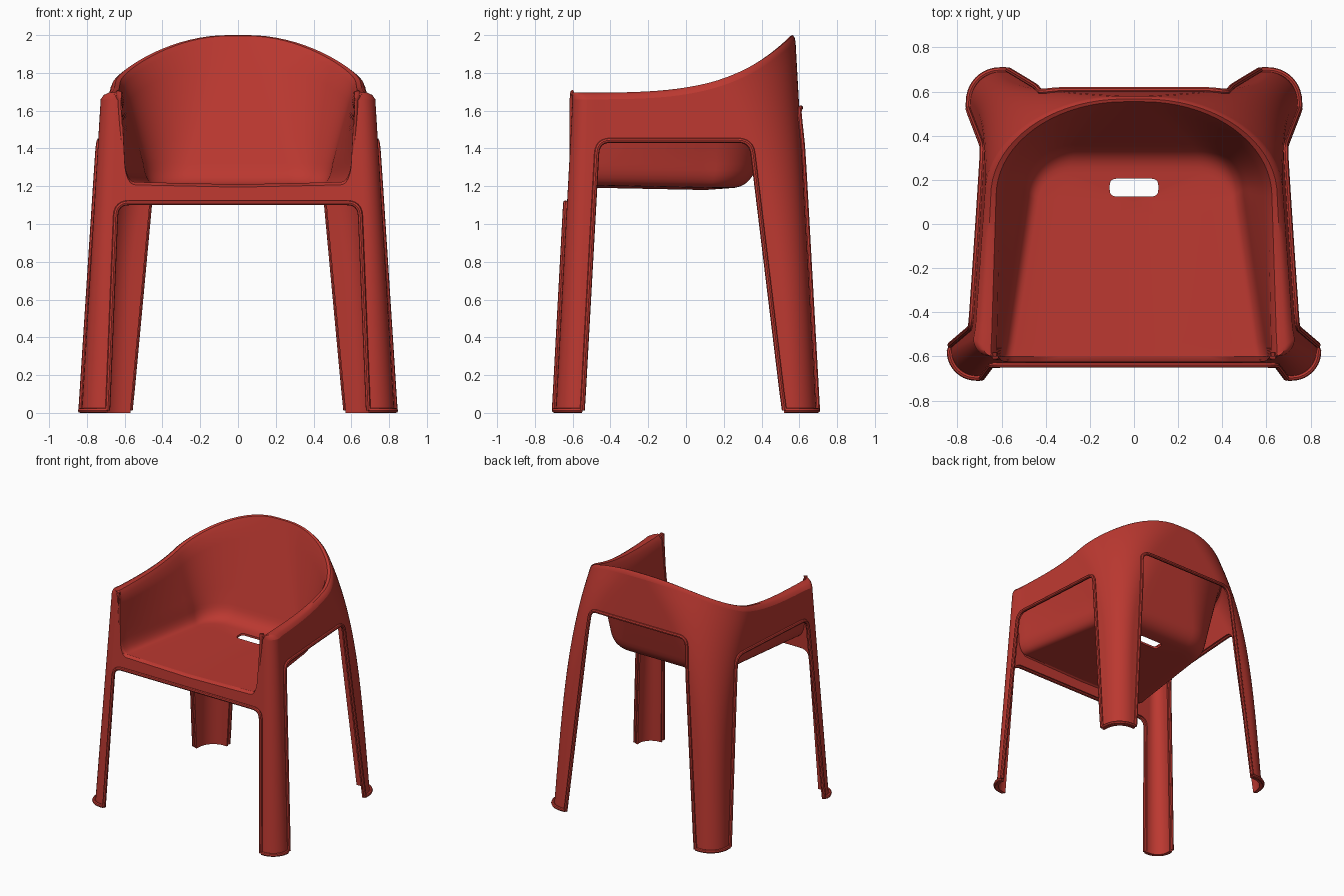
import bpy, bmesh, math
from mathutils import Vector
from mathutils.bvhtree import BVHTree

if "Cube" in bpy.data.objects:
    bpy.data.objects.remove(bpy.data.objects["Cube"])

red = bpy.data.materials.new("red_plastic")
red.use_nodes = True
red.diffuse_color = (0.5, 0.04, 0.03, 1)
red.node_tree.nodes["Principled BSDF"].inputs["Base Color"].default_value = red.diffuse_color

WALL = 0.016
ARM_Z = 1.66


def half_width(y, w, slope):
    return w - slope * (y + 0.5)


def section(part, s, yf, yb, w, slope, rf, rbx, rby):
    """Point on the right half of a rounded plan outline."""
    a = s * math.pi / 2
    if part == "front_corner":
        return Vector((half_width(yf, w, slope) - rf + rf * math.sin(a), yf + rf - rf * math.cos(a), 0))
    if part == "side":
        y = (yf + rf) * (1 - s) + (yb - rby) * s
        return Vector((half_width(y, w, slope), y, 0))
    cx = half_width(yb - rby, w, slope) - rbx
    if part == "back_corner":
        return Vector((cx + rbx * math.cos(a), yb - rby + rby * math.sin(a), 0))
    return Vector((cx * (1 - s), yb, 0))


def outer(t):
    """Skirt outline, from the feet (t = 0) to the rim (t = 1)."""
    q = t ** 4
    return (-0.69 + 0.09 * t, 0.69 - 0.11 * t, 0.815 - 0.095 * t, 0.07,
            0.12 - 0.04 * t, 0.14 + 0.48 * q, 0.14 + 0.31 * q)


INNER_RIM = (-0.6, 0.545, 0.62, 0.02, 0.005, 0.57, 0.42)
WALL_FOOT = (-0.6, 0.36, 0.59, 0.14, 0.005, 0.24, 0.22)
SEAT_EDGE = (-0.6, 0.23, 0.53, 0.16, 0.005, 0.14, 0.13)


def rim_z(y):
    return 1.695 + 0.305 * max(0, (y + 0.6) / 1.18) ** 3.6


def seat_z(y):
    return 1.21 - 0.02 * (y + 0.6)


columns = [("front_corner", i / 8) for i in range(9)]
columns += [("side", i / 12) for i in range(1, 13)]
columns += [("back_corner", i / 18) for i in range(1, 19)]
columns += [("back", i / 4) for i in range(1, 5)]


def bowl_column(part, s):
    """Profile over the rim, down the inside wall and across the seat."""
    o = section(part, s, *outer(1))
    i, e, f = (section(part, s, *p) for p in (INNER_RIM, WALL_FOOT, SEAT_EDGE))
    z = rim_z(o.y)
    pts = []
    for k, drop in ((0, 0.035), (0.15, 0.012), (0.4, 0), (0.75, 0.004), (1, 0.035)):
        p = o.lerp(i, k)
        p.z = z - drop
        pts.append(p)
    e.z, f.z = 1.32, seat_z(f.y) + 0.012
    knee = e.lerp(f, 0.2)
    knee.z = seat_z(f.y) + 0.012
    top = pts[-1].copy()
    pts += [top.lerp(e, k / 5) for k in range(1, 6)]
    pts += [e.lerp(knee, k / 7).lerp(knee.lerp(f, k / 7), k / 7) for k in range(1, 8)]
    y = min(f.y, 0.1)
    centre = Vector((0, y, seat_z(y)))
    return pts + [f.lerp(centre, k / 5) for k in range(1, 6)]


def front_y(z):
    return -0.69 + 0.09 * z / ARM_Z


# Bowl grid; its first column rolls over to meet the front of the skirt
bowl_grid = [bowl_column(*c) for c in columns]
front_edge = [p.copy() for p in bowl_grid[0]]
for p in front_edge[5:]:
    p.z -= 0.015
for p in front_edge:
    p.y = front_y(p.z)
bowl_grid.insert(0, front_edge)

# Skirt grid: front apron columns, then round the side to the back
ROWS = 28


def front_span(t):
    return section("front_corner", 0, *outer(t)).x


skirt_grid = []
for p in reversed(front_edge[1:]):
    col = []
    for r in range(ROWS + 1):
        z = p.z * r / ROWS
        x = p.x * front_span(z / ARM_Z) / front_span(p.z / ARM_Z)
        col.append(Vector((x, front_y(z), z)))
    skirt_grid.append(col)
for part, s in columns:
    top = rim_z(section(part, s, *outer(1)).y) - 0.035
    col = []
    for r in range(ROWS + 1):
        p = section(part, s, *outer(r / ROWS))
        p.z = top * r / ROWS
        col.append(p)
    skirt_grid.append(col)


def add_object(name, data):
    obj = bpy.data.objects.new(name, data)
    bpy.context.collection.objects.link(obj)
    return obj


def sheet(name, grid):
    bm = bmesh.new()
    vs = [[bm.verts.new(p) for p in col] for col in grid]
    for a, b in zip(vs, vs[1:]):
        for j in range(len(a) - 1):
            bm.faces.new((a[j], b[j], b[j + 1], a[j + 1]))
    bmesh.ops.remove_doubles(bm, verts=bm.verts, dist=0.0004)
    tree = BVHTree.FromBMesh(bm)
    me = bpy.data.meshes.new(name)
    bm.to_mesh(me)
    bm.free()
    obj = add_object(name, me)
    m = obj.modifiers.new("mirror", "MIRROR")
    m.merge_threshold = 0.001
    m = obj.modifiers.new("thickness", "SOLIDIFY")
    m.thickness, m.offset = WALL, -1
    return obj, tree


def finish(obj):
    """Bake modifiers or curve to a smooth red mesh."""
    name = obj.name
    dg = bpy.context.evaluated_depsgraph_get()
    me = bpy.data.meshes.new_from_object(obj.evaluated_get(dg))
    bpy.data.objects.remove(obj)
    new = add_object(name, me)
    me.name = name
    me.materials.clear()
    me.materials.append(red)
    bpy.ops.object.select_all(action="DESELECT")
    new.select_set(True)
    bpy.context.view_layer.objects.active = new
    bpy.ops.object.shade_smooth_by_angle(angle=math.radians(40))
    return new


def round_corner(a, b, c, r, n=6):
    p, q = b + (a - b).normalized() * r, b + (c - b).normalized() * r
    return [p.lerp(b, k / n).lerp(b.lerp(q, k / n), k / n) for k in range(n + 1)]


def arch(foot_a, foot_b, top_a, top_b, height, r=0.07):
    """Opening outline as (across, height), open at the floor."""
    a, b, c, d = (Vector(v) for v in ((foot_a, 0), (top_a, height), (top_b, height), (foot_b, 0)))
    return [a] + round_corner(a, b, c, r) + round_corner(b, c, d, r) + [d]


def prism(outline, place, near, far):
    bm = bmesh.new()
    ends = [[bm.verts.new(place(p.x, p.y, d)) for p in outline] for d in (near, far)]
    bm.faces.new(ends[0])
    bm.faces.new(ends[1])
    n = len(outline)
    for i in range(n):
        j = (i + 1) % n
        bm.faces.new((ends[0][i], ends[0][j], ends[1][j], ends[1][i]))
    bmesh.ops.recalc_face_normals(bm, faces=bm.faces)
    me = bpy.data.meshes.new("cutter")
    bm.to_mesh(me)
    bm.free()
    obj = add_object("cutter", me)
    obj.hide_render = True
    return obj


def cut(obj, cutter):
    m = obj.modifiers.new("cut", "BOOLEAN")
    m.operation, m.solver, m.object = "DIFFERENCE", "EXACT", cutter
    cutters.append(cutter)


def lip(name, points):
    cu = bpy.data.curves.new(name, "CURVE")
    cu.dimensions = "3D"
    cu.bevel_depth, cu.bevel_resolution, cu.use_fill_caps = 0.013, 2, True
    sp = cu.splines.new("POLY")
    sp.points.add(len(points) - 1)
    for sp_point, p in zip(sp.points, points):
        sp_point.co = (*p, 1)
    finish(add_object(name, cu))


def lip_path(outline, place, inward):
    """Lay an opening outline on the skirt surface."""
    path = []
    dense = [a.lerp(b, k / 12) for a, b in zip(outline, outline[1:]) for k in range(12)] + [outline[-1]]
    for p in dense:
        start = place(p.x, max(p.y, 0.013), 2)
        sign = -1 if start.x < 0 else 1
        start.x = max(abs(start.x), 0.001)
        hit, normal, _, _ = skirt_tree.ray_cast(start, inward)
        if hit:
            q = hit + normal * 0.008
            path.append(Vector((q.x * sign, q.y, q.z)))
    return path


cutters = []
skirt, skirt_tree = sheet("skirt_and_legs", skirt_grid)
seat, _ = sheet("seat_bowl", bowl_grid)

# Leg openings with raised lips
front_place = lambda a, z, d: Vector((a, -d, z))
back_place = lambda a, z, d: Vector((a, d, z))
left_place = lambda a, z, d: Vector((d, a, z))
right_place = lambda a, z, d: Vector((-d, a, z))
front_arch = arch(-0.69, 0.69, -0.645, 0.645, 1.112)
back_arch = arch(-0.57, 0.57, -0.42, 0.42, 1.615)
side_arch = arch(-0.55, 0.52, -0.47, 0.345, 1.442)
for name, outline, place, inward in (
        ("front_lip", front_arch, front_place, (0, 1, 0)),
        ("back_lip", back_arch, back_place, (0, -1, 0)),
        ("left_lip", side_arch, left_place, (-1, 0, 0))):
    path = lip_path(outline, place, Vector(inward))
    lip(name, path)
    if name == "left_lip":
        lip("right_lip", [Vector((-p.x, p.y, p.z)) for p in path])
for outline, place in ((front_arch, front_place), (back_arch, back_place),
                       (side_arch, left_place), (side_arch, right_place)):
    low = [Vector((outline[0].x, -0.1))] + outline + [Vector((outline[-1].x, -0.1))]
    cut(skirt, prism(low, place, 0.3, 1.2))

# Lips round the soles of the feet
base = outer(0)
arcs = {"front": [section("front_corner", k / 10, *base) for k in range(11)],
        "back": [section("back_corner", k / 10, *base) for k in range(11)]}
arcs["front"] = [Vector((0.69, base[0], 0))] + arcs["front"] + [section("side", 0.02, *base)]
arcs["back"] = [section("side", 0.975, *base)] + arcs["back"] + [Vector((0.57, base[1], 0))]
for end, pts in arcs.items():
    for side, sign in (("left", 1), ("right", -1)):
        lip(end + "_" + side + "_foot_lip",
            [Vector((sign * (p.x + 0.007), p.y * 1.01, 0.013)) for p in pts])

# Hand slot in the seat
corners = [Vector(v) for v in ((-0.11, 0.125), (0.11, 0.125), (0.11, 0.205), (-0.11, 0.205))]
slot = []
for i in range(4):
    slot += round_corner(corners[i - 1], corners[i], corners[(i + 1) % 4], 0.03)
cut(seat, prism(slot, lambda a, b, d: Vector((a, b, d)), 1, 1.4))

finish(skirt)
finish(seat)
for c in cutters:
    bpy.data.objects.remove(c)
